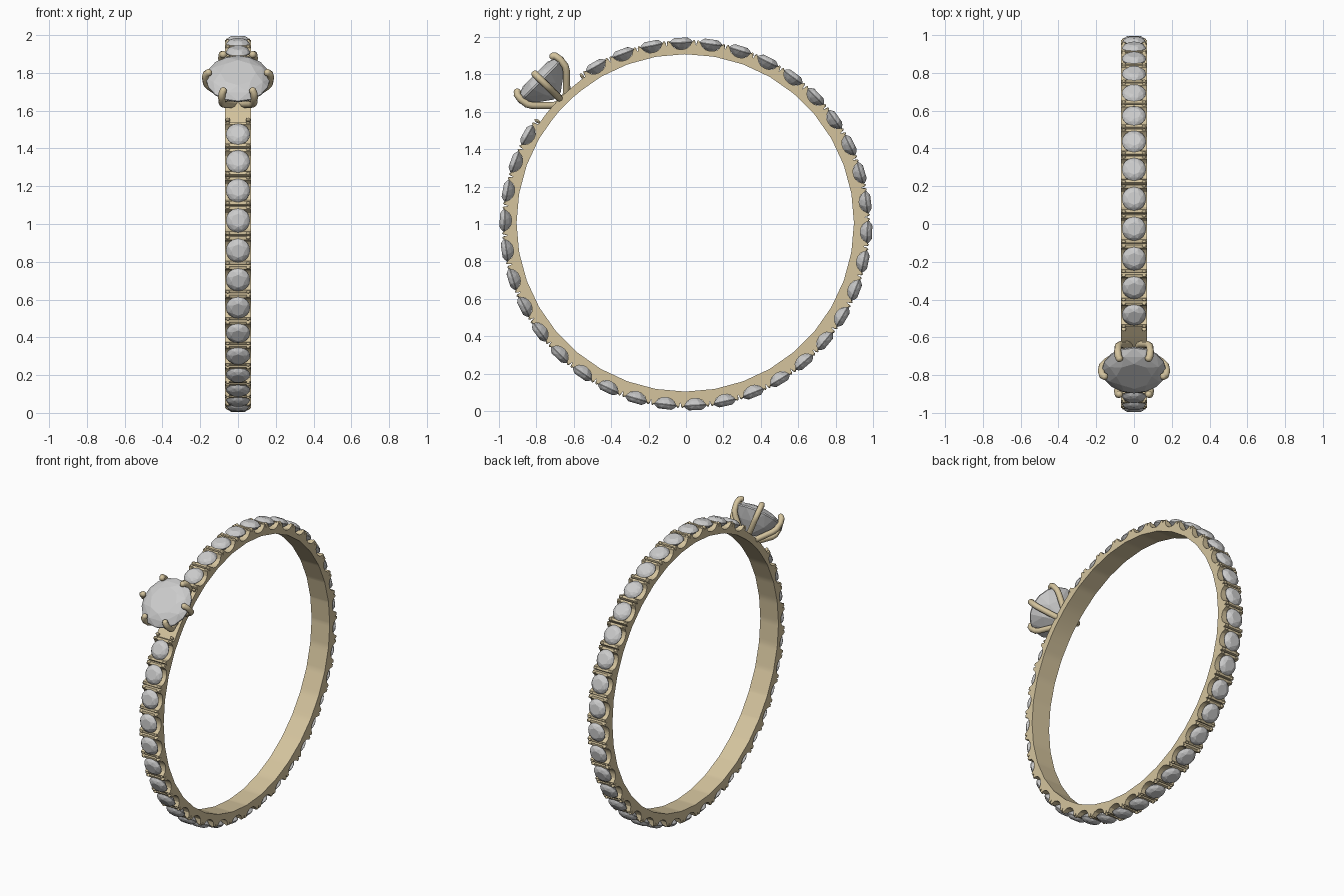
import bpy, bmesh, math
from mathutils import Matrix, Vector

if "Cube" in bpy.data.objects:
    bpy.data.objects.remove(bpy.data.objects["Cube"])

gold = bpy.data.materials.new("gold")
gold.diffuse_color = (0.66, 0.55, 0.34, 1)
gold.use_nodes = True
gold.node_tree.nodes["Principled BSDF"].inputs["Base Color"].default_value = gold.diffuse_color

HEAD = 135.2            # angle of the main stone, degrees
FIRST, COUNT = 119.7, 36
STEP = 329.0 / 35       # angle between small stones
OUT = 0.97


def frame(deg):
    """Local frame at the ring centre: z points radially outward, x is across the band."""
    return Matrix.Translation((0, 0, 1.0)) @ Matrix.Rotation(math.radians(deg - 90), 4, 'X')


def finish(bm, name, mat=None, smooth=None):
    bmesh.ops.recalc_face_normals(bm, faces=bm.faces[:])
    me = bpy.data.meshes.new(name)
    bm.to_mesh(me)
    bm.free()
    ob = bpy.data.objects.new(name, me)
    bpy.context.collection.objects.link(ob)
    if mat:
        me.materials.append(mat)
    if smooth:
        bpy.ops.object.select_all(action='DESELECT')
        ob.select_set(True)
        bpy.context.view_layer.objects.active = ob
        bpy.ops.object.shade_smooth_by_angle(angle=math.radians(smooth))
    return ob


def add_gem(bm, m, radius, top, depth):
    """Faceted brilliant: hull of table, crown, girdle, pavilion and culet."""
    rings = [(8, 0.55, top, 0), (8, 0.83, top * 0.62, 0.5), (16, 1, 0, 0),
             (16, 1, -0.05 * radius, 0), (8, 0.66, -depth * 0.55, 0.5), (8, 0.15, -depth, 0)]
    vs = []
    for n, k, h, off in rings:
        for i in range(n):
            a = 2 * math.pi * (i + off) / n
            vs.append(bm.verts.new(m @ Vector((k * radius * math.cos(a), k * radius * math.sin(a), h))))
    bmesh.ops.convex_hull(bm, input=vs)


# Band: scalloped outer profile, faceted inner circle
profile = []
for i in range(COUNT):
    a0 = FIRST - i * STEP
    half = math.radians(STEP / 2) * OUT
    for u in (-half, -half + 0.006, -0.057, -0.054, -0.042, -0.022, 0,
              0.022, 0.042, 0.054, 0.057, half - 0.006):
        if u == -half:
            r = 0.955
        elif abs(u) > 0.055:
            r = 0.975
        else:
            r = 0.974 - 0.75 * math.sqrt(0.055 ** 2 - u * u)
        profile.append((a0 - math.degrees(u / OUT), r))
end = FIRST - (COUNT - 0.5) * STEP
for k in range(6):
    profile.append((end - k * (360 - COUNT * STEP) / 6, 0.952))

bm = bmesh.new()
SEG = 360 / 36
rows = []
for a, r in profile:
    f = math.radians((a % SEG) - SEG / 2)
    ri = 0.902 * math.cos(math.radians(SEG / 2)) / math.cos(f)
    t = math.radians(a)
    o = (r * math.cos(t), 1.0 + r * math.sin(t))
    n = (ri * math.cos(t) - 0.004, 1.006 + ri * math.sin(t))
    rows.append([bm.verts.new((x, *p)) for x, p in ((-0.069, o), (0.069, o), (0.069, n), (-0.069, n))])
for p, q in zip(rows, rows[1:] + rows[:1]):
    for j in range(4):
        k = (j + 1) % 4
        bm.faces.new((p[j], p[k], q[k], q[j]))
finish(bm, "band", gold, 25)

# Small stones around the band
bm = bmesh.new()
for i in range(COUNT):
    add_gem(bm, frame(FIRST - i * STEP) @ Matrix.Translation((0, 0, 0.972)), 0.064, 0.024, 0.045)
finish(bm, "band_stones")

# Pairs of bead prongs in the gaps between small stones
bm = bmesh.new()
for i in range(COUNT + 1):
    m = frame(FIRST - (i - 0.5) * STEP)
    for x in (-0.054, 0.054):
        for t in (-0.012, 0.012):
            bmesh.ops.create_uvsphere(bm, u_segments=8, v_segments=6, radius=1, matrix=m @
                                      Matrix.Translation((x, t, 0.966)) @
                                      Matrix.Diagonal((0.013, 0.009, 0.018, 1)))
finish(bm, "bead_prongs", gold, 60)

# Main stone
H = frame(HEAD)
bm = bmesh.new()
add_gem(bm, H @ Matrix.Translation((0, 0, 1.095)), 0.17, 0.042, 0.125)
finish(bm, "main_stone")

# Six claw prongs meeting under the main stone
cu = bpy.data.curves.new("claw_path", 'CURVE')
cu.dimensions = '3D'
cu.bevel_depth = 0.019
cu.bevel_resolution = 2
cu.use_fill_caps = True
path = [(0.156, 1.137), (0.168, 1.128), (0.173, 1.10), (0.167, 1.055), (0.15, 1.03),
        (0.075, 0.963), (0.045, 0.942), (0.0, 0.935)]
tips = []
for k in range(6):
    a = math.radians(60 * k)
    pts = [H @ Vector((p * math.cos(a), p * math.sin(a), z)) for p, z in path]
    sp = cu.splines.new('POLY')
    sp.points.add(len(pts) - 1)
    for s, p in zip(sp.points, pts):
        s.co = (*p, 1)
    tips.append(pts[0])
tmp = bpy.data.objects.new("claw_path", cu)
bpy.context.collection.objects.link(tmp)
bpy.context.view_layer.update()
me = bpy.data.meshes.new_from_object(tmp.evaluated_get(bpy.context.evaluated_depsgraph_get()))
bpy.data.objects.remove(tmp)
bm = bmesh.new()
bm.from_mesh(me)
for p in tips:
    bmesh.ops.create_uvsphere(bm, u_segments=10, v_segments=8, radius=0.0195, matrix=Matrix.Translation(p))
finish(bm, "claw_prongs", gold, 50)
